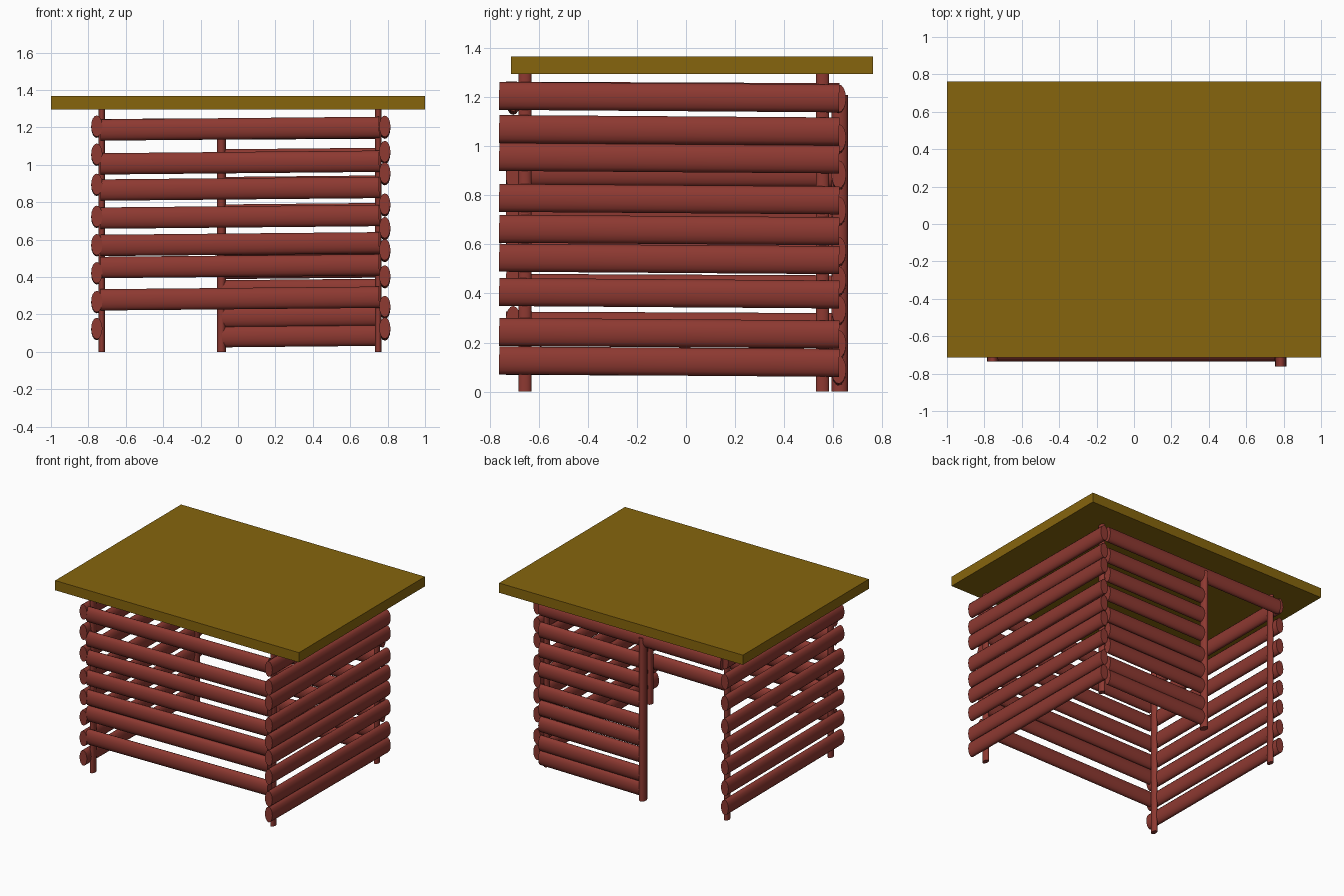
import bpy
from mathutils import Vector

if "Cube" in bpy.data.objects:
    bpy.data.objects.remove(bpy.data.objects["Cube"])


def material(name, rgb):
    m = bpy.data.materials.new(name)
    m.diffuse_color = (*rgb, 1.0)
    m.use_nodes = True
    m.node_tree.nodes["Principled BSDF"].inputs["Base Color"].default_value = m.diffuse_color
    return m


RED = material("red_brown_wood", (0.27, 0.041, 0.031))
OCHRE = material("ochre_roof", (0.24, 0.13, 0.004))


def pole(name, a, b, width, height):
    """Oval pole from a to b; height is measured up (or along y for posts)."""
    a, b = Vector(a), Vector(b)
    d = b - a
    bpy.ops.mesh.primitive_cylinder_add(vertices=16, radius=0.5, depth=1)
    o = bpy.context.object
    o.name = name
    z = d.normalized()
    up = Vector((0, 1, 0)) if abs(z.z) > 0.9 else Vector((0, 0, 1))
    x = up.cross(z).normalized()
    y = z.cross(x)
    mid = (a + b) / 2
    for v in o.data.vertices:
        c = v.co.copy()
        v.co = mid + x * c.x * width + y * c.y * height + z * c.z * d.length
    o.data.materials.append(RED)
    bpy.ops.object.shade_smooth_by_angle(angle=0.8)
    return o


W, H = 0.06, 0.114

# Front wall logs, slightly rising to the right
for i, z in enumerate((1.193, 1.012, 0.872, 0.722, 0.576, 0.458, 0.285)):
    pole(f"front_log_{i+1}", (-0.735, -0.705, z - 0.007), (0.755, -0.705, z + 0.007), W, H)

# Right wall logs
for i, z in enumerate((1.201, 1.066, 0.952, 0.785, 0.659, 0.541, 0.401, 0.238, 0.122)):
    pole(f"right_log_{i+1}", (0.785, -0.762, z + 0.005), (0.785, 0.625, z - 0.005), W, H)

# Left wall logs
for i, z in enumerate((1.204, 1.054, 0.893, 0.722, 0.57, 0.42, 0.266, 0.122)):
    pole(f"left_log_{i+1}", (-0.755, -0.735, z + 0.003), (-0.755, 0.625, z - 0.003), W, H)

# Back wall: a long lintel on top, short logs beside the doorway
pole("back_lintel_log", (-0.74, 0.623, 1.188), (0.755, 0.623, 1.196), W, H)
for i, z in enumerate((1.03, 0.882, 0.735, 0.57, 0.45, 0.33, 0.19, 0.085)):
    pole(f"back_log_{i+1}", (-0.085, 0.623, z - 0.004), (0.755, 0.623, z + 0.004), W, H)

# Corner posts and door post
for name, x, y in (("front_left_post", -0.728, -0.657), ("front_right_post", 0.75, -0.657),
                   ("back_left_post", -0.728, 0.557), ("back_right_post", 0.75, 0.557)):
    pole(name, (x, y, 0), (x, y, 1.3), 0.034, 0.054)
pole("door_post", (-0.088, 0.627, 0), (-0.088, 0.627, 1.21), 0.048, 0.066)

# Flat roof slab
bpy.ops.mesh.primitive_cube_add(size=1)
roof = bpy.context.object
roof.name = "roof"
for v in roof.data.vertices:
    v.co = (v.co.x * 2.0, 0.024 + v.co.y * 1.476, 1.331 + v.co.z * 0.072)
roof.data.materials.append(OCHRE)
